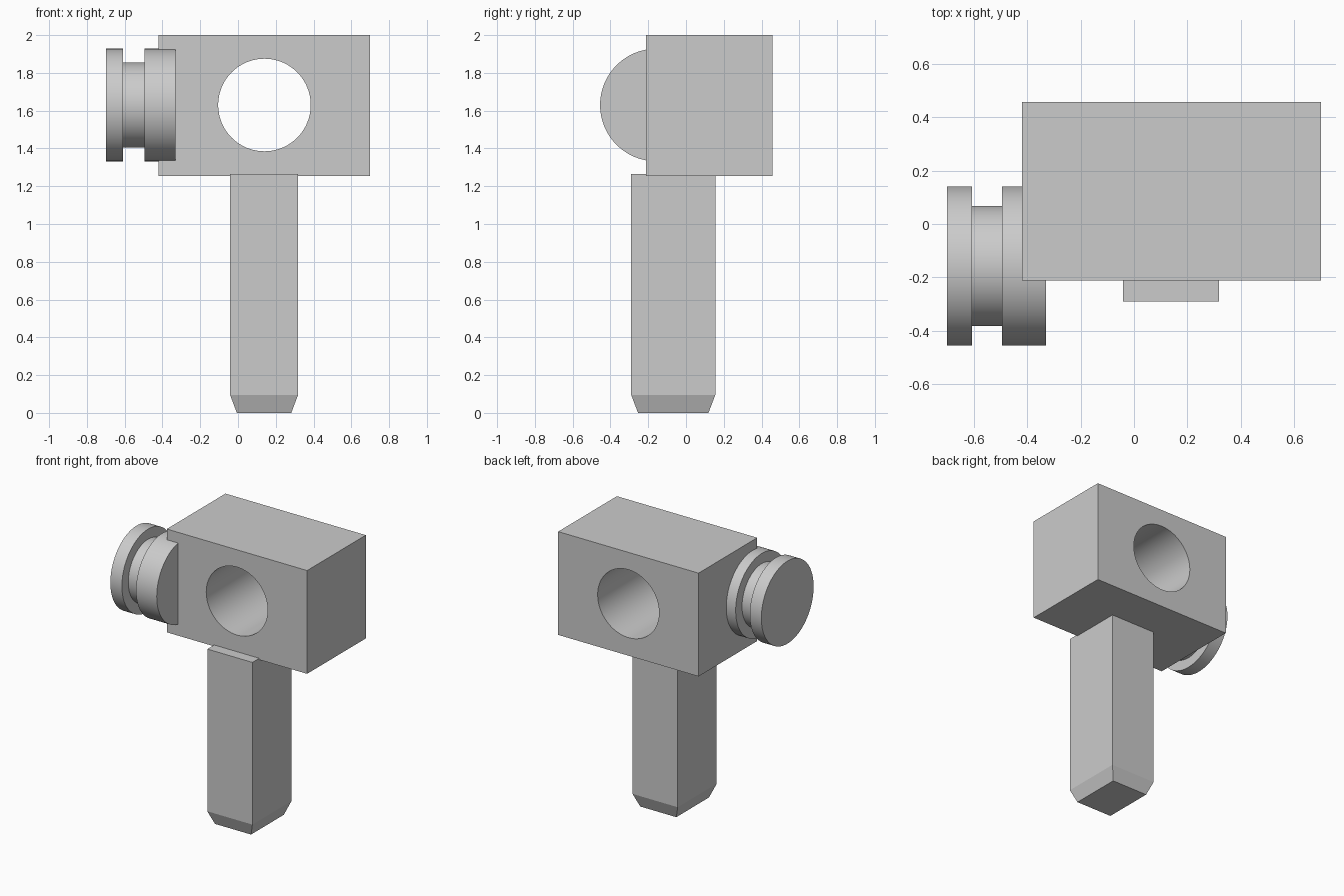
import bpy
import bmesh
import math
from mathutils import Matrix, Vector

if "Cube" in bpy.data.objects:
    bpy.data.objects.remove(bpy.data.objects["Cube"], do_unlink=True)

SEGMENTS = 96

grey = bpy.data.materials.new("plain_grey")
grey.use_nodes = True
colour = (0.6, 0.6, 0.6, 1.0)
grey.diffuse_color = colour
grey.node_tree.nodes["Principled BSDF"].inputs["Base Color"].default_value = colour


def make_object(name, bm):
    bmesh.ops.recalc_face_normals(bm, faces=bm.faces)
    mesh = bpy.data.meshes.new(name)
    bm.to_mesh(mesh)
    bm.free()
    mesh.materials.append(grey)
    obj = bpy.data.objects.new(name, mesh)
    bpy.context.collection.objects.link(obj)
    return obj


def box(low, high):
    low, high = Vector(low), Vector(high)
    bm = bmesh.new()
    bmesh.ops.create_cube(bm, size=1)
    bmesh.ops.scale(bm, vec=high - low, verts=bm.verts)
    bmesh.ops.translate(bm, vec=(low + high) / 2, verts=bm.verts)
    return bm


def activate(obj):
    bpy.ops.object.select_all(action="DESELECT")
    obj.select_set(True)
    bpy.context.view_layer.objects.active = obj


def smooth(obj):
    activate(obj)
    bpy.ops.object.shade_smooth_by_angle(angle=math.radians(30))


# Head block with a round hole from front to back
head = make_object("head_block", box((-0.42, -0.212, 1.255), (0.70, 0.457, 2.0)))

bm = bmesh.new()
bmesh.ops.create_cone(bm, cap_ends=True, segments=SEGMENTS,
                      radius1=0.245, radius2=0.245, depth=2,
                      matrix=Matrix.Translation((0.14, 0.12, 1.63))
                      @ Matrix.Rotation(math.pi / 2, 4, "X"))
cutter = make_object("hole_cutter", bm)
cutter.hide_render = True

hole = head.modifiers.new("hole", "BOOLEAN")
hole.operation = "DIFFERENCE"
hole.solver = "EXACT"
hole.object = cutter
activate(head)
bpy.ops.object.modifier_apply(modifier=hole.name)
bpy.data.objects.remove(cutter, do_unlink=True)
smooth(head)

# Handle with a tapered lower tip
bm = box((-0.042, -0.29, 0), (0.318, 0.155, 1.265))
bottom = min(bm.faces, key=lambda f: f.calc_center_median().z)
tip = bmesh.ops.extrude_discrete_faces(bm, faces=[bottom])["faces"][0]
centre = tip.calc_center_median()
for v in tip.verts:
    v.co.x -= math.copysign(0.036, v.co.x - centre.x)
    v.co.y -= math.copysign(0.036, v.co.y - centre.y)
for v in bm.verts:
    if v.co.z < 0.01 and v not in tip.verts[:]:
        v.co.z = 0.095
make_object("handle", bm)

# Grooved striking disc, turned around the x axis
profile = [(-0.70, 0), (-0.70, 0.298), (-0.608, 0.298), (-0.608, 0.225),
           (-0.495, 0.225), (-0.495, 0.298), (-0.33, 0.298), (-0.33, 0)]
axis_point = Vector((0, -0.157, 1.63))
bm = bmesh.new()
verts = [bm.verts.new(axis_point + Vector((x, 0, r))) for x, r in profile]
edges = [bm.edges.new(pair) for pair in zip(verts, verts[1:])]
bmesh.ops.spin(bm, geom=verts + edges, cent=axis_point, axis=(1, 0, 0),
               angle=math.tau, steps=SEGMENTS, use_duplicate=False)
bmesh.ops.remove_doubles(bm, verts=bm.verts, dist=0.0005)
smooth(make_object("striking_disc", bm))
